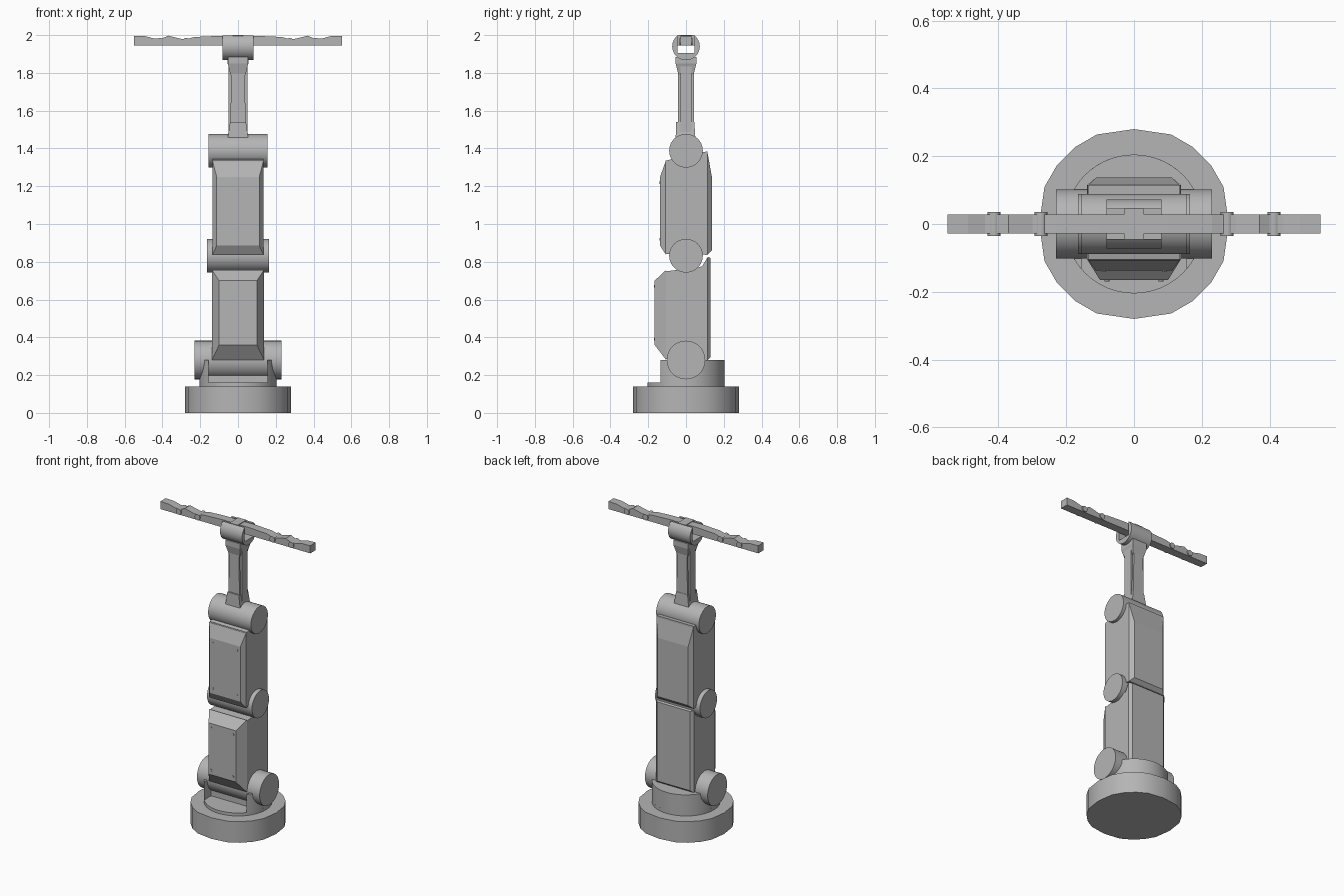
import bpy, bmesh, math

if "Cube" in bpy.data.objects:
    bpy.data.objects.remove(bpy.data.objects["Cube"])

mat = bpy.data.materials.new("machine grey")
mat.diffuse_color = (0.46, 0.46, 0.46, 1)
mat.use_nodes = True
mat.node_tree.nodes["Principled BSDF"].inputs["Base Color"].default_value = mat.diffuse_color
PUT = {"X": lambda a, b, t: (t, a, b),
       "Y": lambda a, b, t: (a, t, b),
       "Z": lambda a, b, t: (a, b, t)}


def finish(name, bm, smooth=False):
    bmesh.ops.recalc_face_normals(bm, faces=bm.faces)
    me = bpy.data.meshes.new(name)
    bm.to_mesh(me)
    bm.free()
    me.materials.append(mat)
    ob = bpy.data.objects.new(name, me)
    bpy.context.collection.objects.link(ob)
    if smooth:
        bpy.context.view_layer.objects.active = ob
        bpy.ops.object.select_all(action="DESELECT")
        ob.select_set(True)
        bpy.ops.object.shade_smooth_by_angle(angle=math.radians(30))
    return ob


def loft(name, rings, axis, smooth=False):
    """Closed skin through (points, offset) rings along an axis."""
    bm = bmesh.new()
    rows = [[bm.verts.new(PUT[axis](a, b, t)) for a, b in pts] for pts, t in rings]
    n = len(rows[0])
    for r, s in zip(rows, rows[1:]):
        for i in range(n):
            j = (i + 1) % n
            bm.faces.new((r[i], r[j], s[j], s[i]))
    bm.faces.new(rows[0])
    bm.faces.new(rows[-1])
    return finish(name, bm, smooth)


def prism(name, pts, lo, hi, axis, smooth=False):
    return loft(name, [(pts, lo), (pts, hi)], axis, smooth)


def circle(r, n, ca=0, cb=0):
    return [(ca + r * math.cos(2 * math.pi * i / n), cb + r * math.sin(2 * math.pi * i / n))
            for i in range(n)]


def rect(a0, a1, b0, b1):
    return [(a0, b0), (a1, b0), (a1, b1), (a0, b1)]


# round foot with slightly uneven facets
angles = [q * 90 + d for q in range(4) for d in (0, 22.5, 37.5, 52.5, 67.5)]
foot = []
for d in angles:
    r = 0.28 if d % 90 == 0 else 0.286
    foot.append((r * math.cos(math.radians(d)), r * math.sin(math.radians(d))))
prism("base_disc", foot, 0, 0.14, "Z", True)

# turntable: thin slab, then a collar open at the front
prism("turntable_slab", circle(0.205, 48), 0.14, 0.16, "Z", True)
half = math.acos(0.155 / 0.205)
sweep = [-half + (math.pi + 2 * half) * i / 40 for i in range(41)]
collar = [(0.205 * math.cos(t), 0.205 * math.sin(t)) for t in sweep]
prism("turntable_collar", collar + [(-0.155, -0.06), (0.155, -0.06)], 0.16, 0.28, "Z", True)

# joint drums
for name, z, r, w in (("shoulder_joint", 0.28, 0.102, 0.23),
                      ("elbow_joint", 0.832, 0.089, 0.165),
                      ("upper_joint", 1.388, 0.089, 0.157)):
    prism(name, circle(r, 48, 0, z), -w, w, "X", True)

# lower arm
prism("lower_arm_body", [(-0.105, 0.285), (-0.105, 0.75), (0, 0.762), (0.085, 0.775),
                         (0.115, 0.825), (0.115, 0.28)], -0.138, 0.138, "X")
loft("lower_arm_front_cover", [(rect(-0.138, 0.138, 0.28, 0.757), -0.105),
                               (rect(-0.10, 0.10, 0.36, 0.70), -0.166)], "Y")
loft("lower_arm_back_cover", [(rect(-0.138, 0.138, 0.28, 0.825), 0.115),
                              (rect(-0.12, 0.12, 0.295, 0.82), 0.131)], "Y")

# upper arm
prism("upper_arm_body", [(-0.108, 0.84), (-0.108, 1.335), (-0.07, 1.345), (0.05, 1.38),
                         (0.115, 1.383), (0.115, 0.835), (0.08, 0.84)], -0.136, 0.136, "X")
loft("upper_arm_front_cover", [(rect(-0.136, 0.136, 0.835, 1.34), -0.105),
                               (rect(-0.113, 0.113, 0.885, 1.25), -0.137)], "Y")
loft("upper_arm_back_cover", [(rect(-0.136, 0.136, 0.835, 1.383), 0.113),
                              (rect(-0.112, 0.112, 0.86, 1.25), 0.137)], "Y")

# cover screws
for x in (-1, 1):
    for wx, y, zs in ((0.08, -0.166, (0.39, 0.67)), (0.09, -0.137, (0.92, 1.22))):
        for z in zs:
            prism("cover_screw", circle(0.007, 12, x * wx, z), y - 0.003, y + 0.01, "Y", True)

# slim forearm: core, waisted ribs and end blocks
prism("forearm_core", rect(-0.05, 0.05, -0.03, 0.03), 1.42, 1.885, "Z")
waist = [(0.055, 1.46), (0.04, 1.54), (0.036, 1.79), (0.055, 1.85), (0.055, 1.885)]
waist = waist + [(-a, z) for a, z in reversed(waist)]
prism("forearm_ribs", waist, -0.042, 0.042, "Y")
loft("forearm_top_block", [(rect(-0.04, 0.04, -0.04, 0.04), 1.79),
                           (rect(-0.054, 0.054, -0.055, 0.055), 1.85),
                           (rect(-0.054, 0.054, -0.055, 0.055), 1.885)], "Z")
loft("forearm_bottom_block", [(rect(-0.055, 0.055, -0.055, 0.05), 1.45),
                              (rect(-0.042, 0.042, -0.052, 0.044), 1.54)], "Z")

# wrist cradle: drum with an open square channel
lim = math.acos(0.045 / 0.073)
cradle = []
for i in range(33):
    t = math.pi - lim + (math.pi + 2 * lim) * i / 32
    cradle.append((0.073 * math.cos(t), 1.94 + 0.073 * math.sin(t)))
prism("wrist_cradle", cradle + [(0.045, 1.904), (-0.045, 1.904)], -0.081, 0.081, "X", True)

# gripper bar with a stepped top
top = [(0.55, 1.996), (0.49, 1.994), (0.44, 1.981), (0.40, 1.983), (0.37, 1.997),
       (0.30, 1.98), (0.26, 1.982), (0.23, 1.99), (0.10, 1.996)]
bar = [(0.55, 1.945)] + top + [(-x, z) for x, z in reversed(top)] + [(-0.55, 1.945)]
prism("gripper_bar", bar, -0.028, 0.028, "Y")
prism("gripper_hub", rect(-0.03, 0.03, -0.046, 0.046), 1.945, 2.0, "Z")

# finger hinges
for s in (-1, 1):
    for x in (0.275, 0.413):
        prism("finger_hinge", circle(0.019, 24, s * x, 1.966), -0.035, 0.035, "Y", True)
